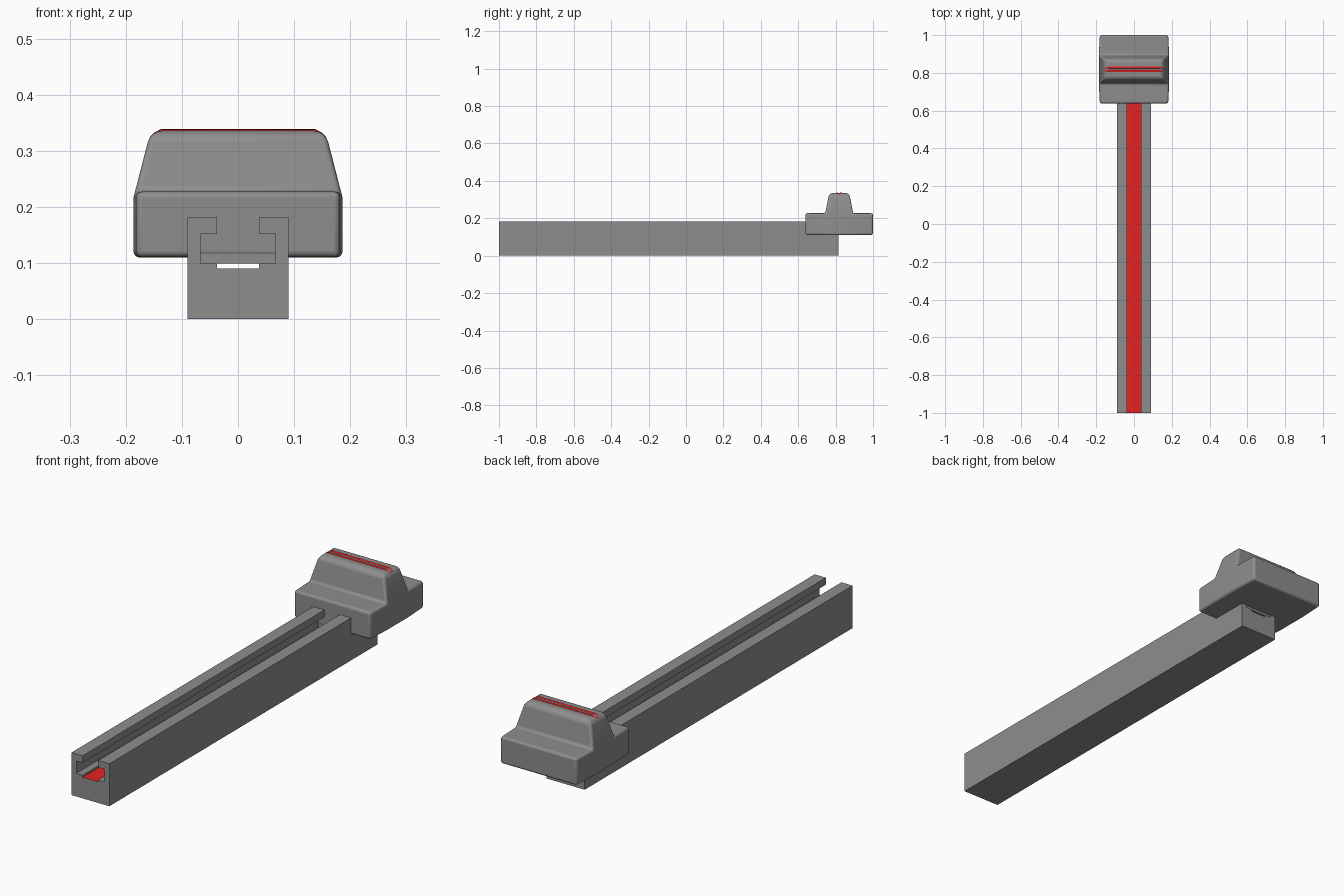
import bpy, bmesh, math

if "Cube" in bpy.data.objects:
    bpy.data.objects.remove(bpy.data.objects["Cube"])


def make_material(name, rgb):
    m = bpy.data.materials.new(name)
    m.diffuse_color = (*rgb, 1)
    m.use_nodes = True
    m.node_tree.nodes["Principled BSDF"].inputs["Base Color"].default_value = m.diffuse_color
    return m


red = make_material("red", (0.8, 0.015, 0.015))
grey = make_material("dark_grey", (0.27, 0.27, 0.27))


def make_object(name, verts, faces, mat=grey):
    bm = bmesh.new()
    vs = [bm.verts.new(v) for v in verts]
    for f in faces:
        bm.faces.new([vs[i] for i in f])
    bmesh.ops.recalc_face_normals(bm, faces=bm.faces)
    me = bpy.data.meshes.new(name)
    bm.to_mesh(me)
    bm.free()
    me.materials.append(mat)
    ob = bpy.data.objects.new(name, me)
    bpy.context.collection.objects.link(ob)
    return ob


def extrude_y(name, profile, y0, y1):
    """Closed prism from an x-z profile."""
    n = len(profile)
    verts = [(x, y, z) for y in (y0, y1) for x, z in profile]
    faces = [(i, (i + 1) % n, n + (i + 1) % n, n + i) for i in range(n)]
    faces += [tuple(range(n)), tuple(range(n, 2 * n))]
    return make_object(name, verts, faces)


RAIL_END = 0.815

# Slotted rail with two overhanging lips
half = [(0.09, 0), (0.09, 0.182), (0.037, 0.182), (0.037, 0.152),
        (0.067, 0.152), (0.067, 0.099), (0.037, 0.099), (0.037, 0.09)]
extrude_y("rail", half + [(-x, z) for x, z in reversed(half)], -1, RAIL_END)

# Red strip lying in the bottom of the groove
make_object("red_strip",
            [(-0.037, -1, 0.0905), (0.037, -1, 0.0905),
             (0.037, RAIL_END, 0.0905), (-0.037, RAIL_END, 0.0905)],
            [(0, 1, 2, 3)], red)

# Slider foot that rides inside the rail
extrude_y("slider_foot", [(-0.0665, 0.0995), (0.0665, 0.0995), (0.0665, 0.151), (-0.0665, 0.151)],
          0.6395, RAIL_END - 0.005)

# Knob: y, z, half width around the side outline
outline = [(0.638, 0.111, 0.181), (0.638, 0.227, 0.181), (0.744, 0.227, 0.186),
           (0.766, 0.336, 0.155), (0.872, 0.336, 0.155), (0.894, 0.227, 0.186),
           (1.0, 0.227, 0.181), (1.0, 0.111, 0.181), (0.894, 0.11, 0.186),
           (0.744, 0.11, 0.186)]
n = len(outline)
verts = [(s * w, y, z) for s in (-1, 1) for y, z, w in outline]
faces = [(i, (i + 1) % n, n + (i + 1) % n, n + i) for i in range(n)]
sides = [(0, 1, 2, 9), (2, 3, 4, 5), (9, 2, 5, 8), (8, 5, 6, 7)]
faces += sides + [tuple(i + n for i in f) for f in sides]
knob = make_object("knob", verts, faces)

# Soft ridge edges, tighter slab edges
bm = bmesh.new()
bm.from_mesh(knob.data)
weight = bm.edges.layers.float.new("bevel_weight_edge")
for e in bm.edges:
    if e.calc_face_angle(0) > math.radians(25):
        e[weight] = 1.0 if min(v.co.z for v in e.verts) > 0.3 else 0.5
bm.to_mesh(knob.data)
bm.free()
bev = knob.modifiers.new("rounding", "BEVEL")
bev.width = 0.02
bev.segments = 4
bev.limit_method = 'WEIGHT'
bpy.context.view_layer.objects.active = knob
knob.select_set(True)
bpy.ops.object.shade_smooth_by_angle(angle=math.radians(40))

# Red outline on the knob ridge, drooping over the rounded ends
cu = bpy.data.curves.new("red_marker", 'CURVE')
cu.dimensions = '3D'
cu.bevel_depth = 0.007
cu.bevel_resolution = 2
cu.materials.append(red)
path = [(s * x, 0.819 + s * y, z) for s in (1, -1)
        for x, y, z in [(-0.136, -0.010, 0.332), (0.136, -0.010, 0.332),
                        (0.147, -0.008, 0.326), (0.151, 0, 0.321),
                        (0.147, 0.008, 0.326)]]
sp = cu.splines.new('POLY')
sp.points.add(len(path) - 1)
for p, co in zip(sp.points, path):
    p.co = (*co, 1)
sp.use_cyclic_u = True
marker = bpy.data.objects.new("red_marker", cu)
bpy.context.collection.objects.link(marker)
